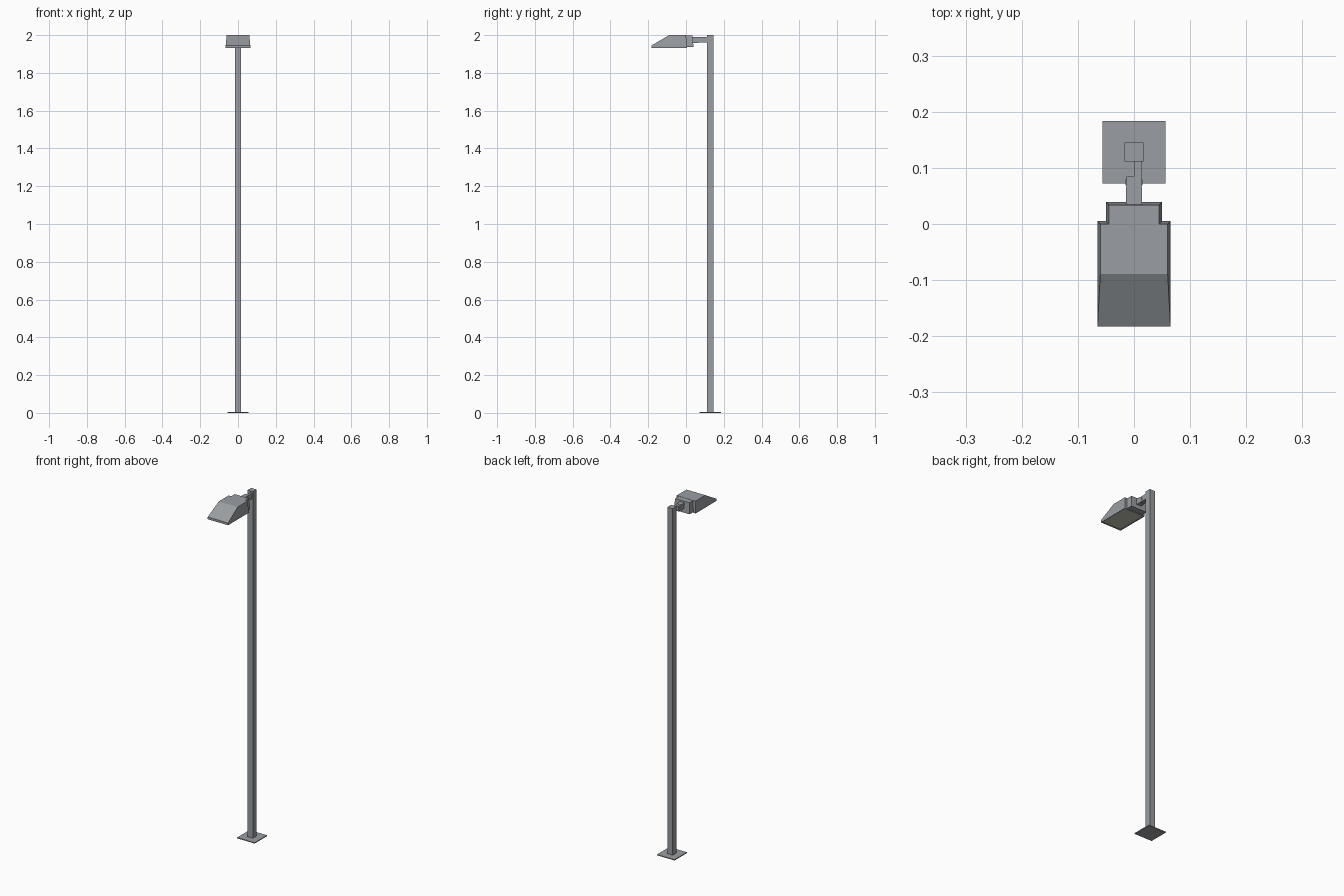
import bpy, bmesh
from mathutils import Matrix

if "Cube" in bpy.data.objects:
    bpy.data.objects.remove(bpy.data.objects["Cube"])


def loft(name, rings):
    """Capped solid through rectangles given as (half_width, y_min, y_max, z)."""
    bm = bmesh.new()
    loops = [[bm.verts.new(p) for p in ((-w, a, z), (w, a, z), (w, b, z), (-w, b, z))]
             for w, a, b, z in rings]
    for lo, hi in zip(loops, loops[1:]):
        for i in range(4):
            j = (i + 1) % 4
            bm.faces.new((lo[i], lo[j], hi[j], hi[i]))
    bm.faces.new(loops[0][::-1])
    bm.faces.new(loops[-1])
    return finish(name, bm)


def box(name, x, y, z):
    """Box from (min, max) ranges on each axis."""
    bm = bmesh.new()
    mid = [(a + b) / 2 for a, b in (x, y, z)]
    size = [b - a for a, b in (x, y, z)]
    bmesh.ops.create_cube(bm, size=1, matrix=Matrix.Translation(mid) @ Matrix.Diagonal((*size, 1)))
    return finish(name, bm)


def finish(name, bm):
    bmesh.ops.recalc_face_normals(bm, faces=bm.faces)
    mesh = bpy.data.meshes.new(name)
    bm.to_mesh(mesh)
    bm.free()
    obj = bpy.data.objects.new(name, mesh)
    bpy.context.collection.objects.link(obj)
    return obj


def paint(obj, name, color):
    mat = bpy.data.materials.get(name) or bpy.data.materials.new(name)
    mat.diffuse_color = color
    mat.use_nodes = True
    mat.node_tree.nodes["Principled BSDF"].inputs["Base Color"].default_value = mat.diffuse_color
    obj.data.materials.append(mat)


# Base plate and square pole
parts = [
    box("base_plate", (-0.056, 0.056), (0.072, 0.184), (0, 0.005)),
    box("pole", (-0.017, 0.017), (0.111, 0.145), (0.005, 2.0)),
]

# Half-lapped swivel arm between pole and head
parts += [
    box("pole_lug", (0, 0.013), (0.066, 0.112), (1.96, 1.99)),
    box("head_lug", (-0.013, 0), (0.066, 0.085), (1.96, 1.99)),
    box("head_arm", (-0.014, 0.014), (0.034, 0.066), (1.959, 1.991)),
    box("lug_bolt", (-0.0155, 0.0155), (0.069, 0.079), (1.970, 1.980)),
]

# Lamp head: recessed underside, straight rim, sloped front hood
parts.append(loft("lamp_head", [
    (0.059, -0.176, -0.001, 1.936),
    (0.059, -0.176, -0.001, 1.932),
    (0.065, -0.183, 0.005, 1.932),
    (0.065, -0.183, 0.005, 1.945),
    (0.060, -0.089, 0.000, 2.000),
]))

# Narrower driver housing behind the hood
parts.append(loft("rear_housing", [
    (0.050, -0.010, 0.039, 1.936),
    (0.050, -0.010, 0.039, 1.946),
    (0.045, -0.010, 0.034, 1.999),
]))

for part in parts:
    paint(part, "dark_grey_metal", (0.32, 0.34, 0.36, 1))

# Lens set into the underside
lens = box("lens", (-0.0585, 0.0585), (-0.1755, -0.0015), (1.934, 1.937))
paint(lens, "lens_glass", (0.55, 0.55, 0.46, 1))
